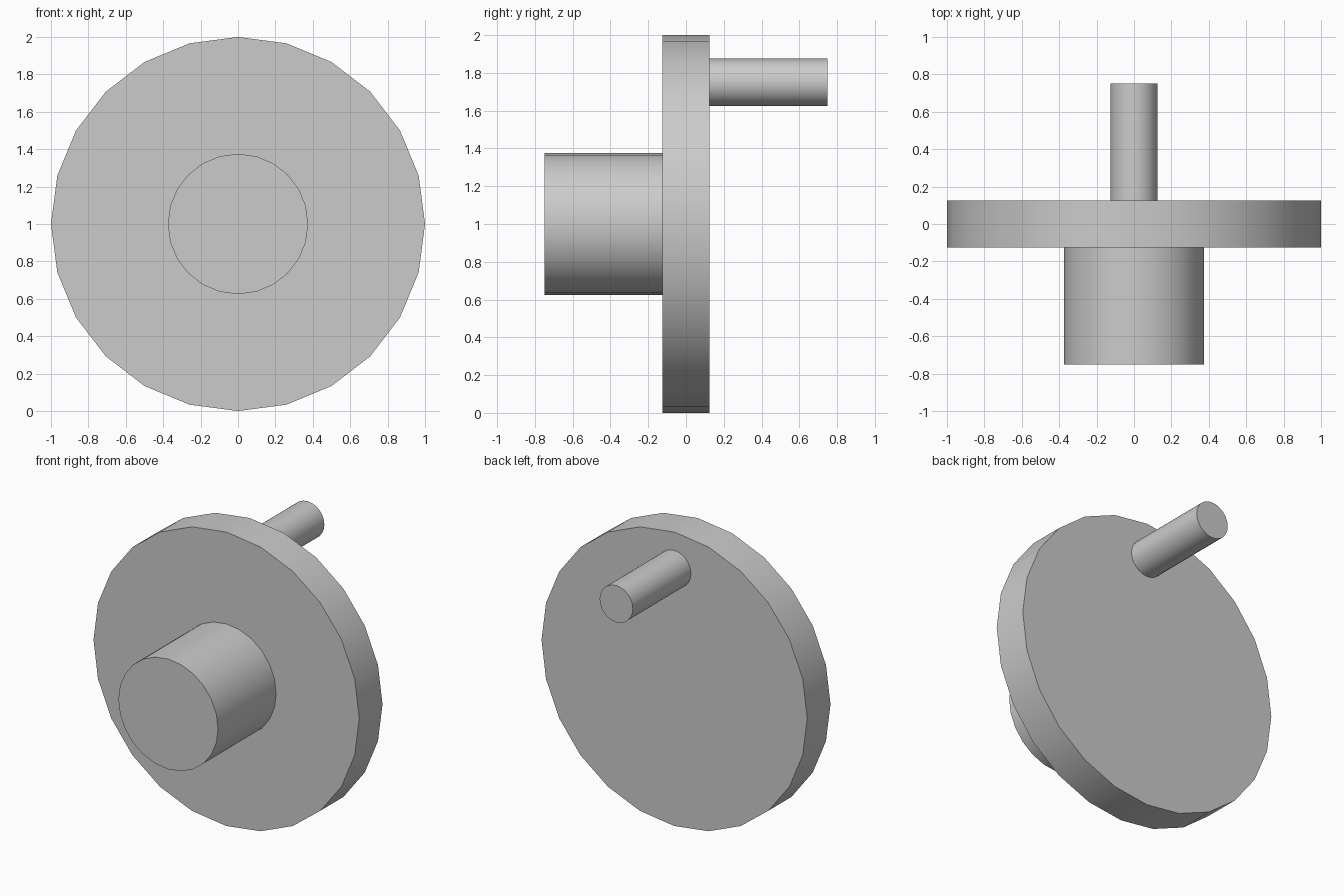
import bpy
import math

if "Cube" in bpy.data.objects:
    bpy.data.objects.remove(bpy.data.objects["Cube"])

# Single plain grey
grey = bpy.data.materials.new("light_grey")
grey.use_nodes = True
colour = (0.6, 0.6, 0.6, 1.0)
grey.diffuse_color = colour
grey.node_tree.nodes["Principled BSDF"].inputs["Base Color"].default_value = colour


def y_cylinder(name, radius, y0, y1, z):
    """24-sided capped cylinder along y, smooth around, sharp at the caps."""
    bpy.ops.mesh.primitive_cylinder_add(
        vertices=24, radius=radius, depth=y1 - y0,
        location=(0, (y0 + y1) / 2, z), rotation=(math.pi / 2, 0, 0))
    obj = bpy.context.object
    obj.name = name
    obj.data.materials.append(grey)
    bpy.ops.object.shade_smooth_by_angle(angle=math.radians(40))
    return obj


# Wheel disc, front hub on its axis, and off-centre crank pin behind
y_cylinder("disc", 1.0, -0.125, 0.125, 1.0)
y_cylinder("hub", 0.375, -0.75, -0.125, 1.0)
y_cylinder("crank_pin", 0.125, 0.125, 0.75, 1.75)
